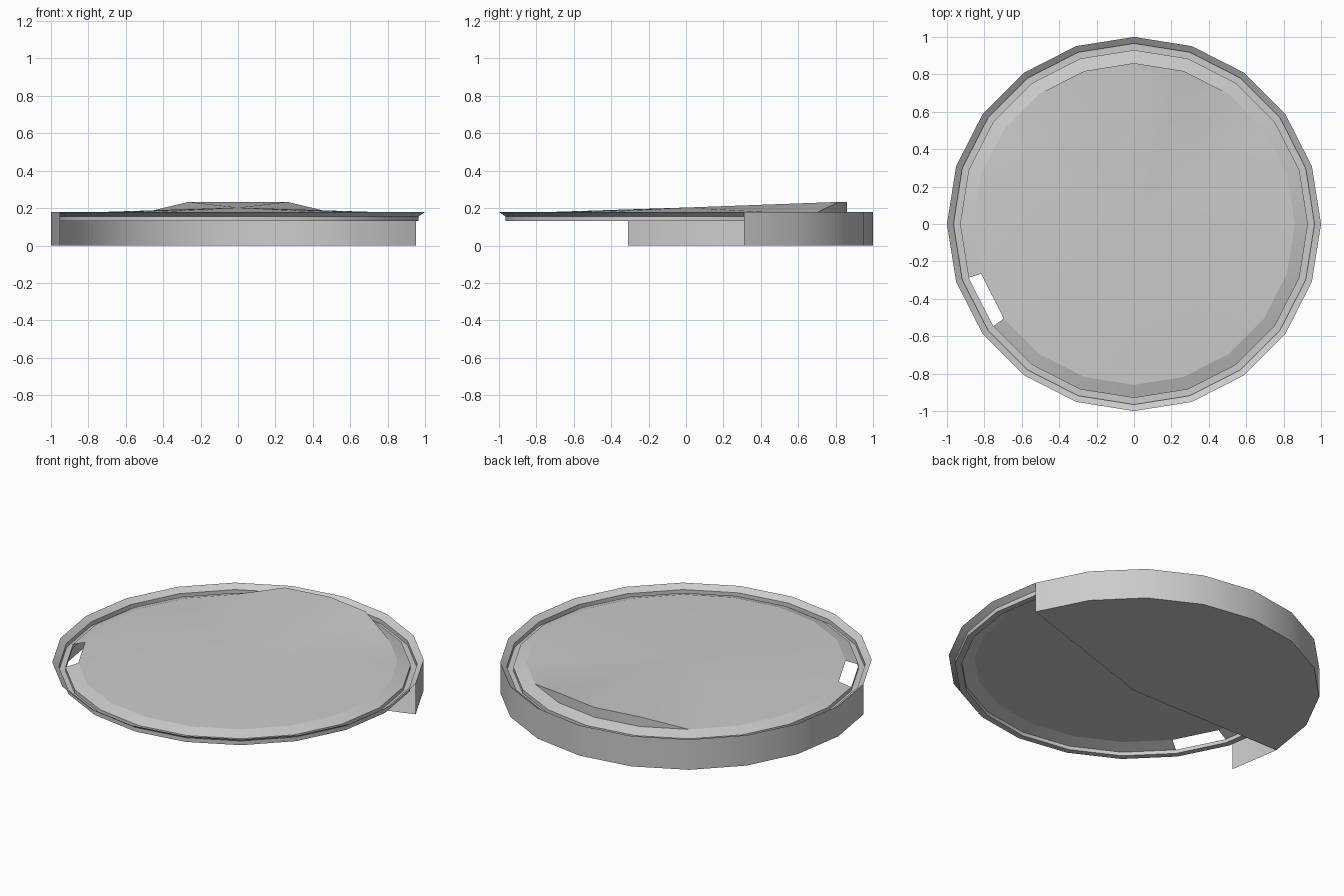
import bpy, bmesh
from math import cos, sin, pi

if "Cube" in bpy.data.objects:
    bpy.data.objects.remove(bpy.data.objects["Cube"])

N = 20  # sides of the disc


def polar(r, z, i):
    a = 2 * pi * i / N
    return (r * cos(a), r * sin(a), z)


def make_object(name, bm):
    bmesh.ops.remove_doubles(bm, verts=bm.verts[:], dist=0.0005)
    me = bpy.data.meshes.new(name)
    bm.to_mesh(me)
    bm.free()
    ob = bpy.data.objects.new(name, me)
    bpy.context.collection.objects.link(ob)
    bpy.ops.object.select_all(action='DESELECT')
    ob.select_set(True)
    bpy.context.view_layer.objects.active = ob
    bpy.ops.object.shade_smooth_by_angle(angle=pi / 6)
    return ob


def face(bm, points):
    bm.faces.new([bm.verts.new(p) for p in points])


# Stepped rim: outer lip, groove, and inner slope with one open slot
profile = [(1, .18), (.965, .155), (.965, .13), (.93, .13), (.93, .152), (.86, .175)]
bm = bmesh.new()
for k, ((r0, z0), (r1, z1)) in enumerate(zip(profile, profile[1:])):
    for i in range(N):
        if k == len(profile) - 2 and i == 11:
            continue  # slot
        face(bm, [polar(r0, z0, i), polar(r0, z0, i + 1),
                  polar(r1, z1, i + 1), polar(r1, z1, i)])
make_object("rim", bm)

# Shallow conical top with a lifted wedge at the back
def lift(i):
    return .233 if i % N in (4, 5, 6) else .175

bm = bmesh.new()
for i in range(N):
    face(bm, [polar(0, .203, 0), polar(.86, lift(i), i), polar(.86, lift(i + 1), i + 1)])
make_object("top_plate", bm)

# Upright edge below the lifted wedge
bm = bmesh.new()
for i in range(3, 7):
    pts = [polar(.86, .175, i), polar(.86, .175, i + 1)]
    if lift(i + 1) > .2:
        pts.append(polar(.86, lift(i + 1), i + 1))
    if lift(i) > .2:
        pts.append(polar(.86, lift(i), i))
    face(bm, pts)
make_object("wedge_edge", bm)

# Outer side wall around the back half
bm = bmesh.new()
for i in range(1, 11):
    face(bm, [polar(1, 0, i), polar(1, 0, i + 1), polar(1, .18, i + 1), polar(1, .18, i)])
make_object("side_wall", bm)

# Partial floor, one segment shorter than the wall
bm = bmesh.new()
for i in range(1, 10):
    face(bm, [(0, 0, 0), polar(1, 0, i + 1), polar(1, 0, i)])
make_object("floor", bm)
